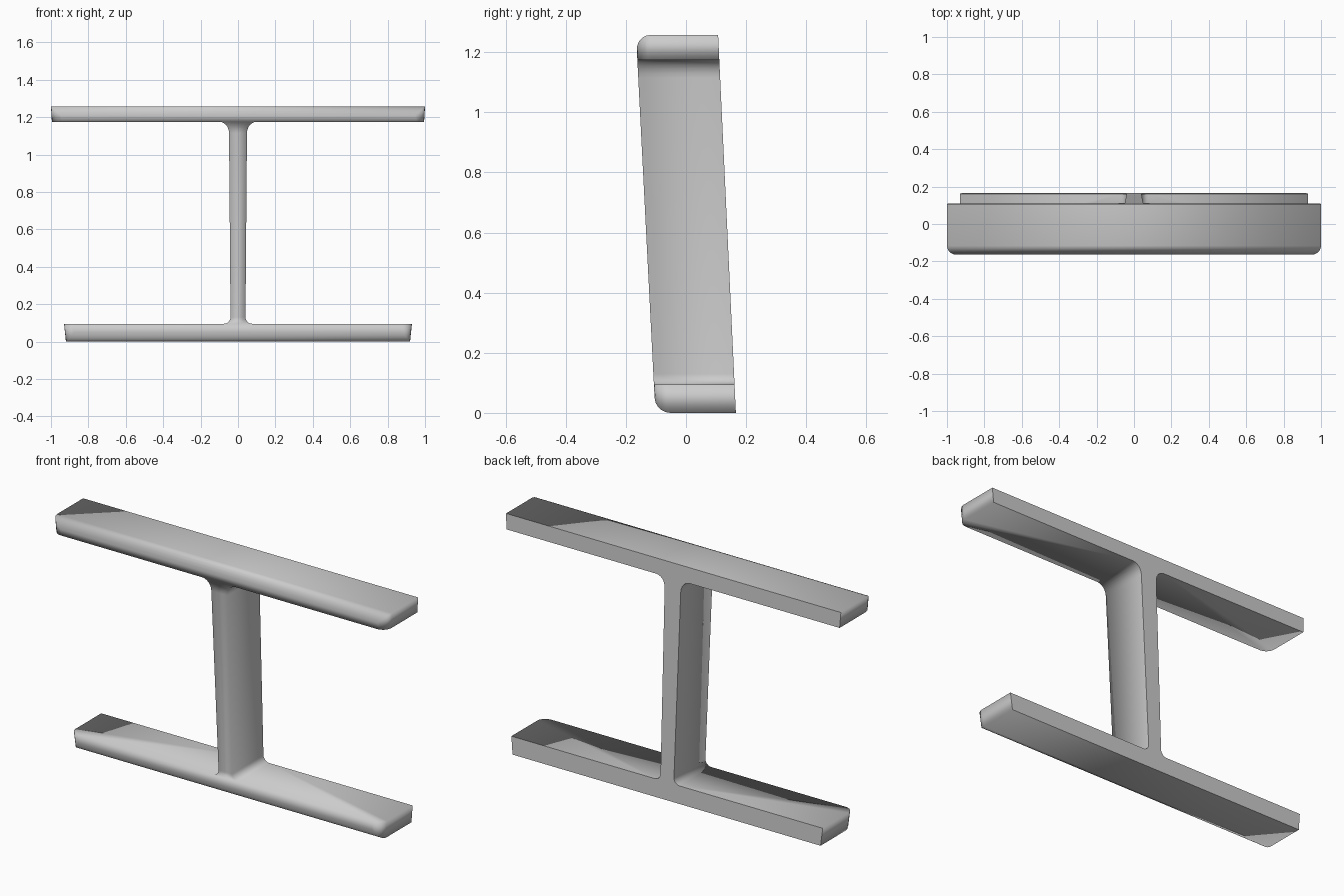
import bpy, bmesh
from math import sin, cos, pi

if "Cube" in bpy.data.objects:
    bpy.data.objects.remove(bpy.data.objects["Cube"])


def fillet(cx, cz, rx, rz, a0, a1, n=6):
    """Quarter-ellipse points around (cx, cz)."""
    return [(cx + rx * cos(a0 + (a1 - a0) * i / n),
             cz + rz * sin(a0 + (a1 - a0) * i / n)) for i in range(n + 1)]


# Right half of the beam outline, bottom to top
half = [(0.92, 0.0), (0.93, 0.095)]
half += fillet(0.075, 0.13, 0.035, 0.035, -pi / 2, -pi)
half += fillet(0.10, 1.115, 0.052, 0.06, pi, pi / 2)
half += [(0.995, 1.175), (1.0, 1.258)]
outline = half + [(-x, z) for x, z in reversed(half)]


# Front and back faces lean forward slightly as they rise
def front_y(z):
    return -0.102 - 0.051 * z


def back_y(z):
    return 0.166 - 0.047 * z


bm = bmesh.new()
front = [bm.verts.new((x, front_y(z), z)) for x, z in outline]
back = [bm.verts.new((x, back_y(z), z)) for x, z in outline]
bm.faces.new(front)
bm.faces.new(back[::-1])
n = len(outline)
for i in range(n):
    j = (i + 1) % n
    bm.faces.new((front[i], back[i], back[j], front[j]))
bmesh.ops.recalc_face_normals(bm, faces=bm.faces)

# Crisp back rim, everything else softly shaded
for i in range(n):
    bm.edges.get((back[i], back[(i + 1) % n])).smooth = False

# Rounded front corners at the four bar ends
corners = [e for e in bm.edges
           if all(abs(v.co.x) > 0.9 and v.co.y < 0 for v in e.verts)]
bmesh.ops.bevel(bm, geom=corners, offset=0.05, segments=5, profile=0.5,
                affect='EDGES')
for f in bm.faces:
    f.smooth = True

mesh = bpy.data.meshes.new("flanged_beam")
bm.to_mesh(mesh)
bm.free()
beam = bpy.data.objects.new("flanged_beam", mesh)
bpy.context.collection.objects.link(beam)
